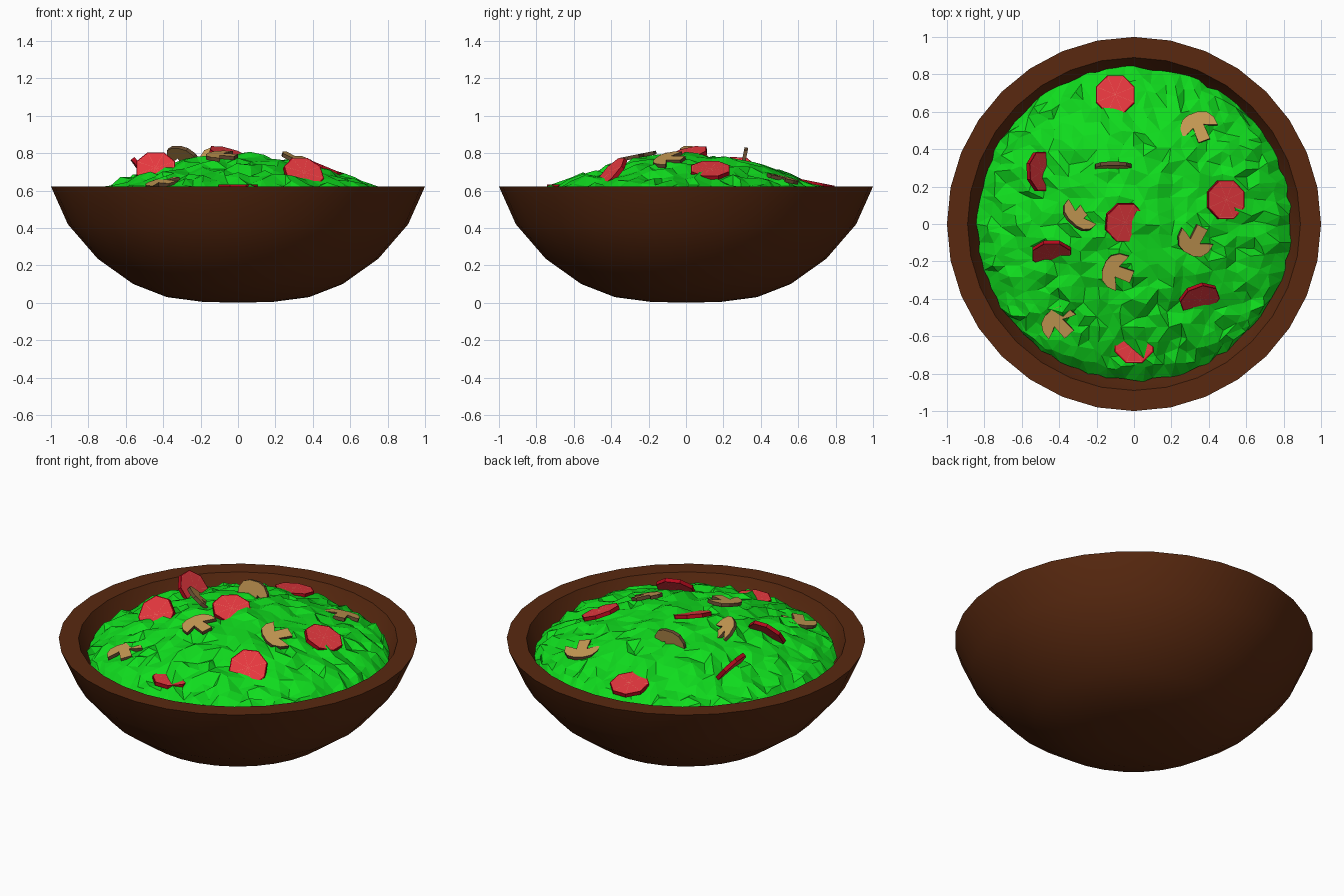
import bpy, bmesh, math, random
from mathutils import Vector, Matrix

if "Cube" in bpy.data.objects:
    bpy.data.objects.remove(bpy.data.objects["Cube"])

random.seed(7)


def material(name, rgb):
    m = bpy.data.materials.new(name)
    m.diffuse_color = (*rgb, 1)
    m.use_nodes = True
    m.node_tree.nodes["Principled BSDF"].inputs["Base Color"].default_value = m.diffuse_color
    return m


WOOD = material("dark_wood", (0.1, 0.022, 0.005))
GREEN = material("lettuce_green", (0.005, 0.72, 0.013))
FLESH = material("tomato_flesh", (0.8, 0.04, 0.05))
SKIN = material("tomato_skin", (0.45, 0.003, 0.012))
VEIN = material("tomato_vein", (0.85, 0.16, 0.12))
TAN = material("mushroom_flesh", (0.58, 0.33, 0.09))
BROWN = material("mushroom_skin", (0.13, 0.07, 0.03))


def make_object(name, bm, mats):
    bmesh.ops.recalc_face_normals(bm, faces=bm.faces)
    me = bpy.data.meshes.new(name)
    bm.to_mesh(me)
    bm.free()
    for m in mats:
        me.materials.append(m)
    ob = bpy.data.objects.new(name, me)
    bpy.context.collection.objects.link(ob)
    return ob


def frame(loc, normal, up):
    """Matrix with local z along normal and local y as close as possible to up."""
    z = Vector(normal).normalized()
    y = Vector(up)
    y = (y - z * y.dot(z)).normalized()
    x = y.cross(z)
    return Matrix.Translation(loc) @ Matrix((x, y, z)).transposed().to_4x4()


# Bowl: outer wall, flat rim and inner wall as one spun profile
profile = [(0, 0), (0.19, 0.005), (0.38, 0.03), (0.56, 0.1), (0.75, 0.235),
           (0.91, 0.42), (1.0, 0.622), (0.89, 0.622), (0.81, 0.45),
           (0.66, 0.28), (0.45, 0.15), (0.2, 0.1), (0, 0.09)]
bm = bmesh.new()
verts = [bm.verts.new((r, 0, z)) for r, z in profile]
edges = [bm.edges.new(p) for p in zip(verts, verts[1:])]
bmesh.ops.spin(bm, geom=verts + edges, axis=(0, 0, 1), cent=(0, 0, 0),
               steps=32, angle=math.tau, use_duplicate=False)
bmesh.ops.remove_doubles(bm, verts=bm.verts, dist=0.0005)
bowl = make_object("bowl", bm, [WOOD])
bpy.context.view_layer.objects.active = bowl
bowl.select_set(True)
bpy.ops.object.shade_smooth_by_angle(angle=math.radians(35))


# Lettuce: crumpled, flat shaded mound
def mound(r):
    return 0.79 - 0.3 * r ** 1.7


N = 24
bm = bmesh.new()
bmesh.ops.create_grid(bm, x_segments=N, y_segments=N, size=1)
for v in bm.verts:
    x, y, _ = v.co
    border = v.is_boundary
    p = Vector((x * math.sqrt(1 - y * y / 2), y * math.sqrt(1 - x * x / 2), 0)) * 0.84
    if border:
        p *= random.uniform(0.985, 1.01)
        p.z = 0.53
    else:
        p.x += random.uniform(-0.018, 0.018)
        p.y += random.uniform(-0.018, 0.018)
        p.z = mound(p.xy.length) + random.uniform(-0.024, 0.02)
    v.co = p
bmesh.ops.triangulate(bm, faces=bm.faces)
lettuce = make_object("lettuce", bm, [GREEN])
if sum(p.normal.z for p in lettuce.data.polygons) < 0:
    lettuce.data.flip_normals()


# Tomato slices: octagonal discs with eight veined wedges on each face
def tomato(name, loc, normal, radius=0.112, thick=0.022):
    bm = bmesh.new()
    bmesh.ops.create_cone(bm, cap_ends=True, segments=8, radius1=radius,
                          radius2=radius, depth=thick)
    bmesh.ops.rotate(bm, verts=bm.verts, matrix=Matrix.Rotation(math.pi / 8, 3, 'Z'))
    for f in bm.faces:
        f.material_index = 1
    caps = [f for f in bm.faces if len(f.verts) == 8]
    bmesh.ops.inset_region(bm, faces=caps, thickness=0.007)
    wedges = []
    for f in caps:
        f.material_index = 2
        wedges += bmesh.ops.poke(bm, faces=[f])["faces"]
    bmesh.ops.inset_individual(bm, faces=wedges, thickness=0.0012)
    for f in wedges:
        f.material_index = 0
    up = (0, 1, 0) if abs(normal[1]) < 0.8 else (0, 0, 1)
    bm.transform(frame(loc, normal, up))
    make_object(name, bm, [FLESH, SKIN, VEIN])


tomatoes = [
    ((-0.10, 0.69, 0.635), (0, 0.2, 1)),
    ((0.49, 0.13, 0.708), (0.38, 0, 0.92)),
    ((0.35, -0.40, 0.69), (0.3, -0.8, 0.75)),
    ((0.0, -0.64, 0.622), (0, 0, 1)),
    ((-0.44, -0.16, 0.715), (0, -0.8, 0.6)),
    ((-0.50, 0.28, 0.69), (0.75, 0.05, 0.6)),
    ((-0.05, 0.01, 0.79), (0.25, -0.22, 0.9)),
]
for i, (loc, normal) in enumerate(tomatoes):
    tomato(f"tomato_slice_{i + 1}", loc, normal)


# Mushroom slices: extruded cap and stem outline, cap pointing along "up"
HALF = [(0.033, -0.095), (0.03, -0.01), (0.06, -0.025), (0.1, -0.04),
        (0.096, 0.01), (0.07, 0.05), (0.03, 0.066)]
OUTLINE = HALF + [(-x, y) for x, y in reversed(HALF)]


def mushroom(name, loc, normal, up, thick=0.02):
    bm = bmesh.new()
    face = bm.faces.new([bm.verts.new((x, y, -thick / 2)) for x, y in OUTLINE])
    ext = bmesh.ops.extrude_face_region(bm, geom=[face], use_keep_orig=True)["geom"]
    bmesh.ops.translate(bm, vec=(0, 0, thick),
                        verts=[g for g in ext if isinstance(g, bmesh.types.BMVert)])
    for f in bm.faces:
        f.material_index = 1 if len(f.verts) == 4 else 0
    bm.transform(frame(loc, normal, up))
    make_object(name, bm, [TAN, BROWN])


mushrooms = [
    ((0.34, 0.53, 0.66), (0.05, 0.25, 1), (-0.35, 0.93, 0)),
    ((-0.11, 0.31, 0.765), (0, -0.97, 0.2), (0, 0.2, 1)),
    ((-0.30, 0.04, 0.785), (0.45, 0.5, 0.7), (-0.55, -0.6, 0.6)),
    ((0.32, -0.10, 0.765), (0.3, -0.15, 0.9), (-0.45, -0.85, 0)),
    ((-0.10, -0.25, 0.785), (0, -0.2, 1), (-0.92, 0.35, 0)),
    ((-0.41, -0.52, 0.64), (-0.15, -0.2, 1), (-0.55, 0.6, 0)),
]
for i, args in enumerate(mushrooms):
    mushroom(f"mushroom_slice_{i + 1}", *args)
